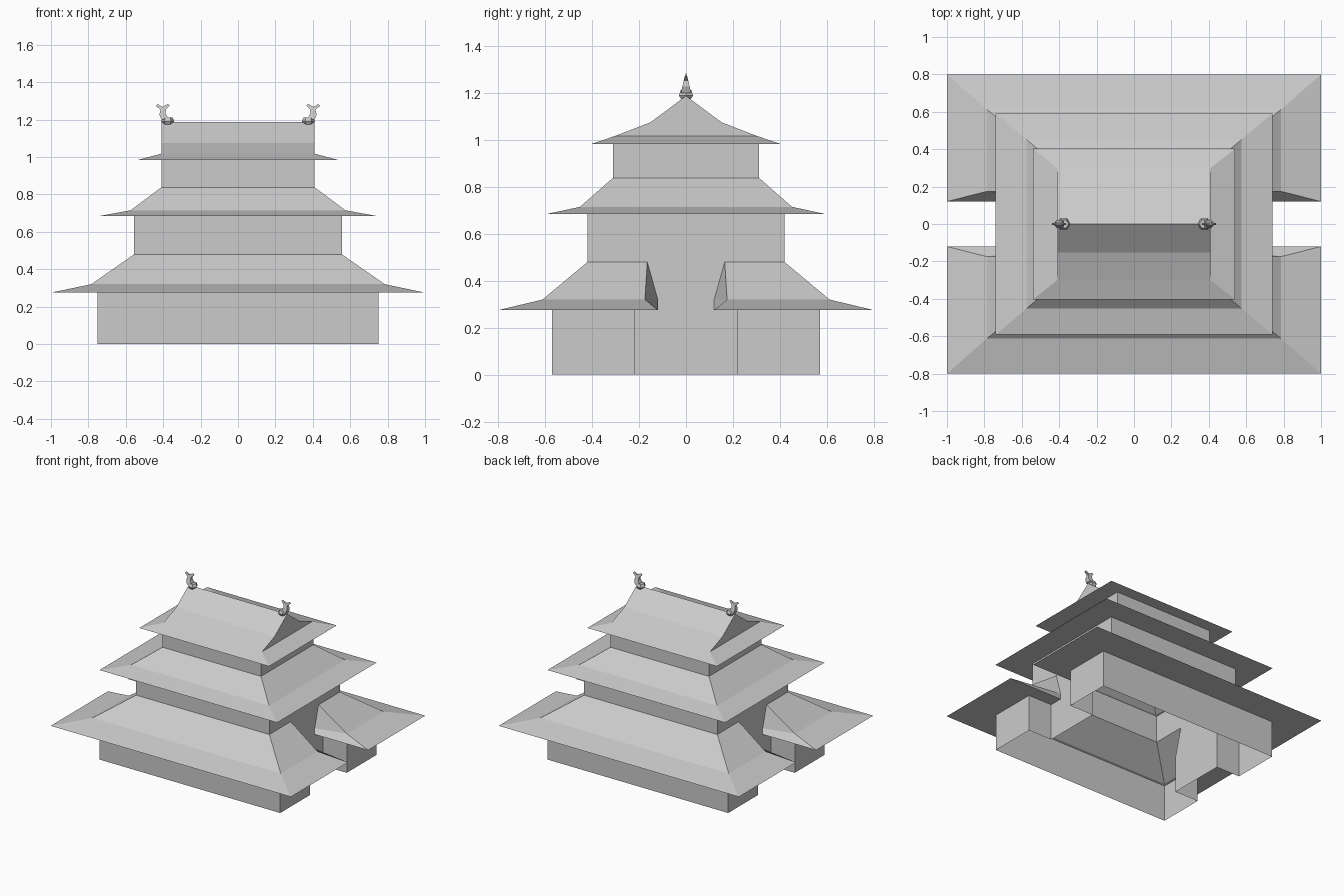
import bpy, bmesh

if "Cube" in bpy.data.objects:
    bpy.data.objects.remove(bpy.data.objects["Cube"])


def make(name, polys):
    """Build one flat-shaded mesh object from a list of polygons."""
    bm = bmesh.new()
    for poly in polys:
        bm.faces.new([bm.verts.new(p) for p in poly])
    bmesh.ops.remove_doubles(bm, verts=bm.verts, dist=0.0005)
    bmesh.ops.dissolve_degenerate(bm, edges=bm.edges, dist=0.0005)
    bmesh.ops.recalc_face_normals(bm, faces=bm.faces)
    mesh = bpy.data.meshes.new(name)
    bm.to_mesh(mesh)
    bm.free()
    obj = bpy.data.objects.new(name, mesh)
    bpy.context.collection.objects.link(obj)
    return obj


def loft(rings, closed=True):
    polys = []
    for a, b in zip(rings, rings[1:]):
        n = len(a)
        for i in range(n if closed else n - 1):
            j = (i + 1) % n
            polys.append([a[i], a[j], b[j], b[i]])
    return polys


def rect(x, y, z):
    return [(x, -y, z), (x, y, z), (-x, y, z), (-x, -y, z)]


def flip(polys, axis):
    return [[tuple(-c if k == axis else c for k, c in enumerate(p)) for p in reversed(poly)]
            for poly in polys]


def half_ring(inner, notch, x, y, z):
    """Half outline (+y) with side notches: inner and notch are the y values."""
    right = [(0.555, inner, z), (x, notch, z), (x, y, z)]
    return right + [(-px, py, pz) for px, py, pz in reversed(right)]


# Ground storey: two halves with a recess at each side
wall0 = half_ring(0.22, 0.22, 0.752, 0.572, 0)
wall1 = half_ring(0.22, 0.22, 0.752, 0.572, 0.275)
eave = half_ring(0.12, 0.12, 1.0, 0.8, 0.275)
fold = half_ring(0.12, 0.175, 0.785, 0.612, 0.32)
top = half_ring(0.165, 0.165, 0.555, 0.42, 0.48)
walls = loft([wall0, wall1], False)
roof = loft([wall1, eave, fold, top], False)
for name, part in (("lower_walls", walls), ("lower_roof", roof)):
    make(name + "_back", part)
    make(name + "_front", flip(part, 1))

# Recessed side walls under the second storey
side = [[(0.555, -0.22, 0), (0.555, 0.22, 0), (0.555, 0.22, 0.275), (0.555, 0.165, 0.48),
         (0.555, -0.165, 0.48), (0.555, -0.22, 0.275)]]
make("recess_wall_right", side)
make("recess_wall_left", flip(side, 0))

# Second storey
make("middle_walls", loft([rect(0.555, 0.42, 0.48), rect(0.555, 0.42, 0.685)]))
make("middle_roof", loft([rect(0.555, 0.42, 0.685), rect(0.74, 0.592, 0.685),
                          rect(0.575, 0.452, 0.715), rect(0.41, 0.312, 0.838)]))

# Third storey
make("upper_walls", loft([rect(0.41, 0.312, 0.838), rect(0.41, 0.312, 0.983)]))

# Hip-and-gable roof: soffit, slopes, side skirts and gables
front = [[(-0.54, -0.403, 0.983), (0.54, -0.403, 0.983), (0.41, -0.3, 1.018), (-0.41, -0.3, 1.018)],
         [(-0.41, -0.3, 1.018), (0.41, -0.3, 1.018), (0.41, -0.152, 1.075), (-0.41, -0.152, 1.075)],
         [(-0.41, -0.152, 1.075), (0.41, -0.152, 1.075), (0.41, 0, 1.188), (-0.41, 0, 1.188)]]
end = [[(0.54, -0.403, 0.983), (0.54, 0.403, 0.983), (0.41, 0.3, 1.018), (0.41, -0.3, 1.018)],
       [(0.41, -0.3, 1.018), (0.41, 0.3, 1.018), (0.41, 0.152, 1.075),
        (0.41, 0, 1.188), (0.41, -0.152, 1.075)]]
soffit = loft([rect(0.41, 0.312, 0.983), rect(0.54, 0.403, 0.983)])
make("upper_roof", soffit + front + flip(front, 1) + end + flip(end, 0))

# Ridge ornaments: faceted head with an upswept forked tail
hexagon = [(1, 0), (0.5, 0.87), (-0.5, 0.87), (-1, 0), (-0.5, -0.87), (0.5, -0.87)]
head_rings = [[(0.376 + r * x, r * y, z) for x, y in hexagon]
              for r, z in ((0.022, 1.172), (0.035, 1.19), (0.026, 1.212))]
head = loft(head_rings) + [head_rings[0], head_rings[-1]]
profile = [(0.375, 1.2), (0.41, 1.2), (0.42, 1.228), (0.414, 1.254), (0.438, 1.272),
           (0.43, 1.283), (0.402, 1.268), (0.376, 1.284), (0.364, 1.276),
           (0.384, 1.256), (0.388, 1.236), (0.378, 1.216)]
tail_rings = [[(x, s * 0.022 * (1.292 - z) / 0.09, z) for x, z in profile] for s in (-1, 1)]
tail = loft(tail_rings) + tail_rings
for name, part in (("ornament_head", head), ("ornament_tail", tail)):
    make(name + "_right", part)
    make(name + "_left", flip(part, 0))
